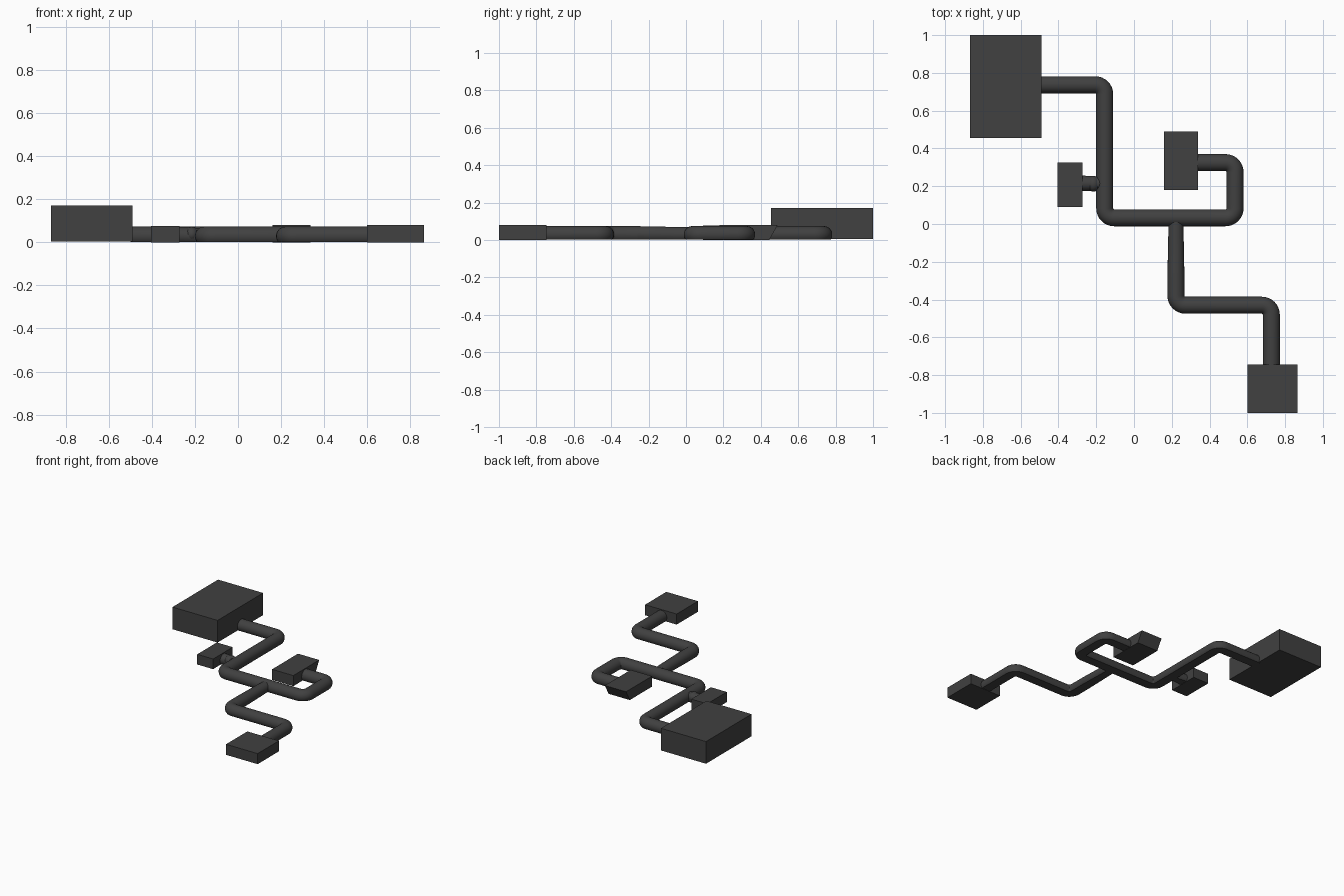
import bpy, bmesh, math
from mathutils import Vector

if "Cube" in bpy.data.objects:
    bpy.data.objects.remove(bpy.data.objects["Cube"])

mat = bpy.data.materials.new("dark_grey")
mat.diffuse_color = (0.052, 0.052, 0.052, 1)
mat.use_nodes = True
mat.node_tree.nodes["Principled BSDF"].inputs["Base Color"].default_value = mat.diffuse_color


def finish(name, bm, smooth=False):
    bmesh.ops.recalc_face_normals(bm, faces=bm.faces)
    me = bpy.data.meshes.new(name)
    bm.to_mesh(me)
    bm.free()
    me.materials.append(mat)
    ob = bpy.data.objects.new(name, me)
    bpy.context.collection.objects.link(ob)
    if smooth:
        bpy.ops.object.select_all(action='DESELECT')
        ob.select_set(True)
        bpy.context.view_layer.objects.active = ob
        bpy.ops.object.shade_smooth_by_angle(angle=math.radians(35))
    return ob


def room(name, x0, x1, y0, y1, z0, z1, undercut=0.0):
    """Box; undercut pulls the bottom edge of the back wall forward."""
    bm = bmesh.new()
    bmesh.ops.create_cube(bm, size=1)
    for v in bm.verts:
        top = v.co.z > 0
        v.co = (x1 if v.co.x > 0 else x0,
                (y1 if top else y1 - undercut) if v.co.y > 0 else y0,
                z1 if top else z0)
    return finish(name, bm)


def profile(r, zc=0.029, floor=0.002, n=22):
    """Round section with a flat floor, as (side, height) pairs."""
    a = math.asin((zc - floor) / r)
    return [(r * math.cos(t), zc + r * math.sin(t))
            for t in (-a + (math.pi + 2 * a) * i / n for i in range(n + 1))]


def rounded(points, bend=0.05, steps=8):
    """Path with every inner corner turned into an arc; gives (point, tangent)."""
    p = [Vector(q) for q in points]
    out = [(p[0], (p[1] - p[0]).normalized())]
    for a, b, c in zip(p, p[1:], p[2:]):
        u, w = (b - a).normalized(), (c - b).normalized()
        for i in range(steps + 1):
            t = i / steps * math.pi / 2
            pos = b - u * bend + u * bend * math.sin(t) + w * bend * (1 - math.cos(t))
            out.append((pos, (u * math.cos(t) + w * math.sin(t))))
    out.append((p[-1], (p[-1] - p[-2]).normalized()))
    return out


def tunnel(name, points, r=0.045, r_start=None):
    bm = bmesh.new()
    rings = []
    for i, (pos, tan) in enumerate(rounded(points)):
        side = Vector((tan.y, -tan.x))
        sec = profile(r_start if i == 0 and r_start else r)
        rings.append([bm.verts.new((pos.x + side.x * s, pos.y + side.y * s, z))
                      for s, z in sec])
    n = len(rings[0])
    for A, B in zip(rings, rings[1:]):
        for i in range(n):
            j = (i + 1) % n
            bm.faces.new((A[i], A[j], B[j], B[i]))
    bm.faces.new(rings[0])
    bm.faces.new(rings[-1])
    return finish(name, bm, True)


# chambers
room("large_chamber", -0.868, -0.49, 0.455, 1.0, 0.004, 0.172)
room("small_chamber", -0.405, -0.272, 0.09, 0.325, 0.0, 0.077)
room("middle_chamber", 0.16, 0.338, 0.18, 0.49, 0.0, 0.08, undercut=0.045)
room("front_chamber", 0.60, 0.865, -1.0, -0.745, 0.0, 0.08)

# main tunnel from the large chamber round to the middle chamber
tunnel("main_tunnel", [(-0.50, 0.737), (-0.155, 0.737), (-0.155, 0.033),
                       (0.535, 0.033), (0.535, 0.325), (0.33, 0.325)])

# branch to the front chamber, narrower where it leaves the main tunnel
tunnel("branch_neck", [(0.222, 0.03), (0.222, -0.27)], r_start=0.039)
tunnel("front_tunnel", [(0.222, -0.26), (0.222, -0.43), (0.727, -0.43), (0.727, -0.75)])

# short side tunnel with a rounded end
tunnel("side_tunnel", [(-0.17, 0.215), (-0.28, 0.215)], r=0.042, r_start=0.036)
bm = bmesh.new()
bmesh.ops.create_uvsphere(bm, u_segments=20, v_segments=12, radius=1)
for v in bm.verts:
    v.co = (-0.215 + v.co.x * 0.034, 0.213 + v.co.y * 0.042, 0.037 + v.co.z * 0.036)
finish("side_tunnel_end", bm, True)
